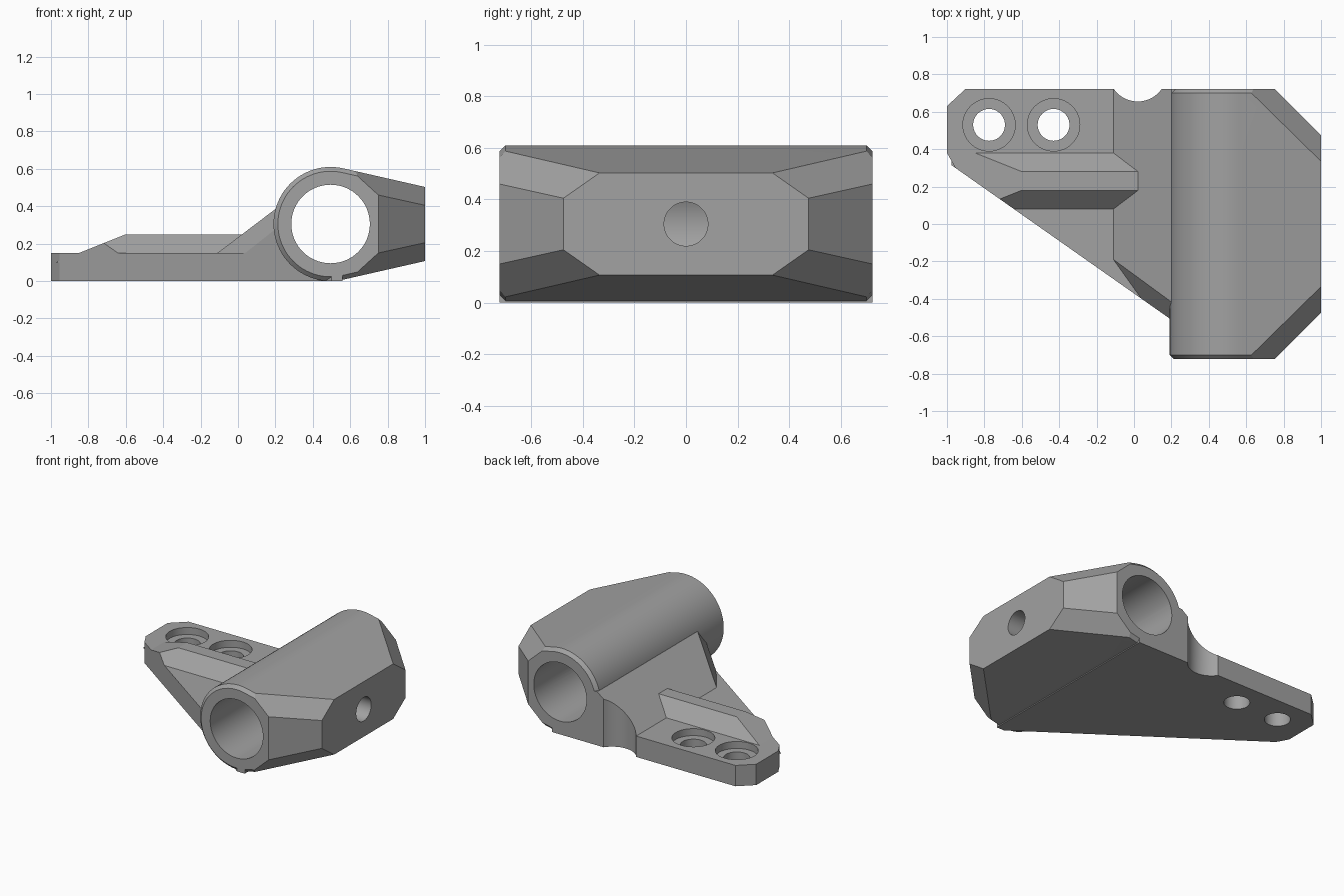
import bpy, bmesh, math
from mathutils import Vector, Matrix

cube = bpy.data.objects.get("Cube")
if cube:
    bpy.data.objects.remove(cube, do_unlink=True)

grey = bpy.data.materials.new("satin_grey")
grey.use_nodes = True
colour = (0.36, 0.36, 0.36, 1)
grey.diffuse_color = colour
grey.node_tree.nodes["Principled BSDF"].inputs["Base Color"].default_value = colour

END = 0.723                  # half length of the tube
CX, CZ, R = 0.495, 0.305, 0.305
BEVEL = 0.023


def make_object(name, bm):
    bmesh.ops.recalc_face_normals(bm, faces=bm.faces)
    mesh = bpy.data.meshes.new(name)
    bm.to_mesh(mesh)
    bm.free()
    mesh.materials.append(grey)
    obj = bpy.data.objects.new(name, mesh)
    bpy.context.collection.objects.link(obj)
    return obj


def hull(points):
    bm = bmesh.new()
    for p in points:
        bm.verts.new(p)
    res = bmesh.ops.convex_hull(bm, input=bm.verts[:])
    inner = {g for g in res["geom_interior"] + res["geom_unused"]
             if isinstance(g, bmesh.types.BMVert)}
    bmesh.ops.delete(bm, geom=list(inner), context="VERTS")
    bmesh.ops.dissolve_limit(bm, angle_limit=0.005, verts=bm.verts[:], edges=bm.edges[:])
    return bm


def convex(name, points, planes=(), keep=(0, 0, 0)):
    """Convex solid trimmed by planes, each given by three points."""
    bm = hull(points)
    for a, b, c in planes:
        a, b, c = Vector(a), Vector(b), Vector(c)
        n = (b - a).cross(c - a).normalized()
        if n.dot(Vector(keep) - a) > 0:
            n = -n
        bmesh.ops.bisect_plane(bm, geom=bm.verts[:] + bm.edges[:] + bm.faces[:],
                               plane_co=a, plane_no=n, clear_outer=True)
        rest = [v.co.copy() for v in bm.verts]
        bm.free()
        bm = hull(rest)
    return make_object(name, bm)


def cylinder(name, centre, radius, depth, axis="Z"):
    turn = {"X": Matrix.Rotation(math.pi / 2, 4, "Y"),
            "Y": Matrix.Rotation(math.pi / 2, 4, "X"), "Z": Matrix()}[axis]
    bm = bmesh.new()
    bmesh.ops.create_cone(bm, cap_ends=True, segments=64, radius1=radius, radius2=radius,
                          depth=depth, matrix=Matrix.Translation(centre) @ turn)
    obj = make_object(name, bm)
    obj.hide_render = True
    return obj


def combine(body, other, operation):
    mod = body.modifiers.new(operation.lower(), "BOOLEAN")
    mod.operation, mod.solver, mod.object = operation, "EXACT", other
    bpy.ops.object.select_all(action="DESELECT")
    bpy.context.view_layer.objects.active = body
    body.select_set(True)
    bpy.ops.object.modifier_apply(modifier=mod.name)
    bpy.data.objects.remove(other, do_unlink=True)


# Tube body with tapered side, bevelled ends and chamfered corners
points = []
for side in (-1, 1):
    for y, inset in ((END - BEVEL, 0), (END, BEVEL)):
        for i in range(80):
            a = math.tau * i / 80
            points.append((CX + (R - inset) * math.cos(a), side * y,
                           CZ + (R - inset) * math.sin(a)))
        for up in (-1, 1):
            points.append((1, side * y, CZ + up * (0.198 - inset)))
chamfers = []
for side in (-1, 1):
    chamfers.append(((1, side * 0.475, 0), (0.75, side * END, 0), (1, side * 0.475, 1)))
    for up in (-1, 1):
        chamfers.append(((1, side * 0.335, CZ + up * 0.198),
                         (1, side * 0.475, CZ + up * 0.1),
                         (0.75, side * END, CZ + up * 0.155)))
bracket = convex("bracket", points, chamfers, (CX, 0, CZ))

# Flat mounting plate with a slanted front edge
slant_a, slant_b = (-0.955, 0.30), (0.5, -END)
outline = [(-1, 0.63), (-0.9, END), (0.56, END), (0.56, -END), slant_b, slant_a, (-1, 0.38)]
plate = convex("mounting_plate", [(x, y, z) for x, y in outline for z in (0, 0.15)])
slant = ((*slant_a, 0), (*slant_b, 0), (*slant_a, 1))

# Sloping web between plate and tube
section = [(-0.11, 0.1), (-0.11, 0.15), (0.2, 0.385), (0.4, 0.385), (0.4, 0.1)]
web_chamfer = ((-0.11, -0.19, 0.15), (0.04, -0.40, 0.15), (0.19, -0.41, 0.377))
web = convex("sloping_web", [(x, y, z) for x, z in section for y in (-END, END)],
             [slant, web_chamfer], (0.2, 0.5, 0.2))

# Stiffening rib on the plate, dropping away at its outer end
rib_points = []
for y, half, z, x in ((0.23, 0.2, 0.1, -0.975), (0.23, 0.05, 0.25, -0.6)):
    for s in (-1, 1):
        rib_points += [(x, y + s * half, z), (0.15, y + s * half, z)]
rib = convex("stiffening_rib", rib_points, [slant], (0, 0.3, 0.15))

for part in (plate, web, rib):
    combine(bracket, part, "UNION")

# Tube bore, side hole and rear relief
combine(bracket, cylinder("bore_cutter", (CX, 0, CZ), 0.21, 2, "Y"), "DIFFERENCE")
combine(bracket, cylinder("side_hole_cutter", (0.9, 0, CZ), 0.085, 0.6, "X"), "DIFFERENCE")
combine(bracket, cylinder("relief_cutter", (0.02, 0.811, 0.3), 0.156, 1), "DIFFERENCE")

# Counterbored screw holes
for x in (-0.775, -0.43):
    combine(bracket, cylinder("screw_hole_cutter", (x, 0.53, 0.1), 0.085, 0.6), "DIFFERENCE")
    combine(bracket, cylinder("counterbore_cutter", (x, 0.53, 0.2), 0.14, 0.2), "DIFFERENCE")

bpy.ops.object.select_all(action="DESELECT")
bracket.select_set(True)
bpy.context.view_layer.objects.active = bracket
bpy.ops.object.shade_smooth_by_angle(angle=math.radians(15))
